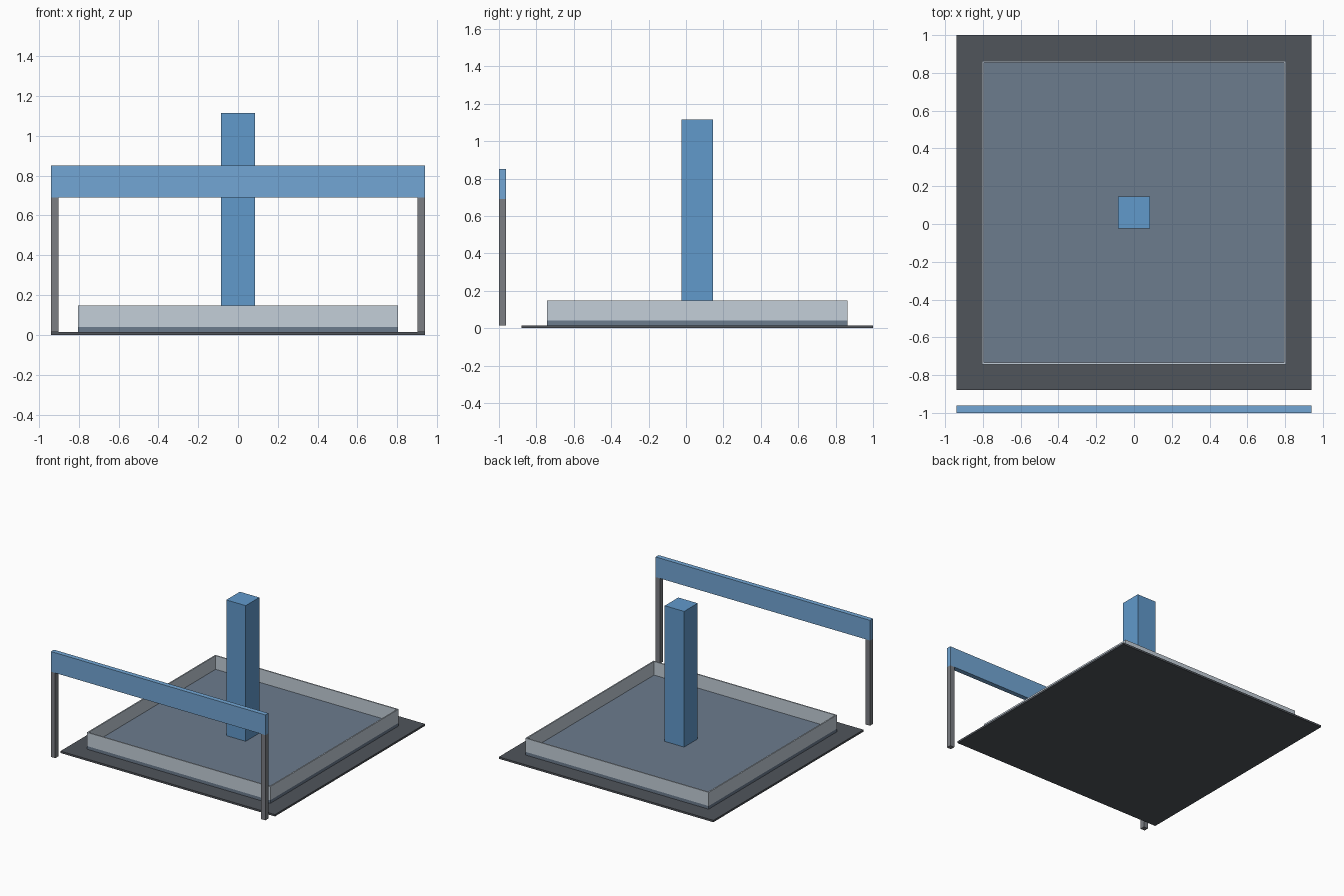
import bpy
import bmesh

if "Cube" in bpy.data.objects:
    bpy.data.objects.remove(bpy.data.objects["Cube"])


def material(name, rgb):
    mat = bpy.data.materials.new(name)
    mat.diffuse_color = (*rgb, 1)
    mat.use_nodes = True
    mat.node_tree.nodes["Principled BSDF"].inputs["Base Color"].default_value = mat.diffuse_color
    return mat


BLUE = material("tower_blue", (0.12, 0.32, 0.60))
LIGHT_BLUE = material("sign_blue", (0.17, 0.38, 0.66))
SLATE = material("floor_slate", (0.15, 0.20, 0.27))
PALE = material("wall_pale", (0.55, 0.62, 0.69))
GREY = material("post_grey", (0.20, 0.21, 0.23))
DARK = material("ground_dark", (0.08, 0.09, 0.105))


def finish(name, bm, mat):
    bmesh.ops.recalc_face_normals(bm, faces=bm.faces)
    mesh = bpy.data.meshes.new(name)
    bm.to_mesh(mesh)
    bm.free()
    mesh.materials.append(mat)
    obj = bpy.data.objects.new(name, mesh)
    bpy.context.collection.objects.link(obj)
    return obj


def box(name, x, y, z, mat):
    """Box spanning the (low, high) range on each axis."""
    bm = bmesh.new()
    bmesh.ops.create_cube(bm, size=1)
    for v in bm.verts:
        v.co = [r[0] if c < 0 else r[1] for c, r in zip(v.co, (x, y, z))]
    return finish(name, bm, mat)


CY = 0.06        # centre of the plot in y
GROUND = 0.015   # top of the ground slab
FLOOR = 0.04     # top of the raised floor
HALF = 0.804     # half width of the raised floor
WALL = 0.01      # wall thickness


def span(half, centre=0):
    return (centre - half, centre + half)


# Ground slab and raised floor
box("ground_slab", span(0.94), span(0.94, CY), (0, GROUND), DARK)
box("raised_floor", span(HALF), span(HALF, CY), (GROUND, FLOOR), SLATE)

# Low perimeter wall: a square ring extruded upwards
bm = bmesh.new()
rings = []
for half in (HALF, HALF - WALL):
    rings.append([bm.verts.new((sx * half, CY + sy * half, FLOOR))
                  for sx, sy in ((-1, -1), (1, -1), (1, 1), (-1, 1))])
outer, inner = rings
for i in range(4):
    j = (i + 1) % 4
    bm.faces.new((outer[i], outer[j], inner[j], inner[i]))
ext = bmesh.ops.extrude_face_region(bm, geom=bm.faces[:])
top = [g for g in ext["geom"] if isinstance(g, bmesh.types.BMVert)]
bmesh.ops.translate(bm, verts=top, vec=(0, 0, 0.148 - FLOOR))
finish("perimeter_wall", bm, PALE)

# Central tower
box("tower", span(0.085), span(0.085, CY), (FLOOR, 1.115), BLUE)

# Entrance gate: two posts carrying a wide sign board
GATE_Y = (-1.0, -0.962)
for side, x in (("left", (-0.94, -0.902)), ("right", (0.902, 0.94))):
    box(f"gate_post_{side}", x, GATE_Y, (GROUND, 0.69), GREY)
box("gate_sign_board", span(0.94), GATE_Y, (0.69, 0.85), LIGHT_BLUE)
